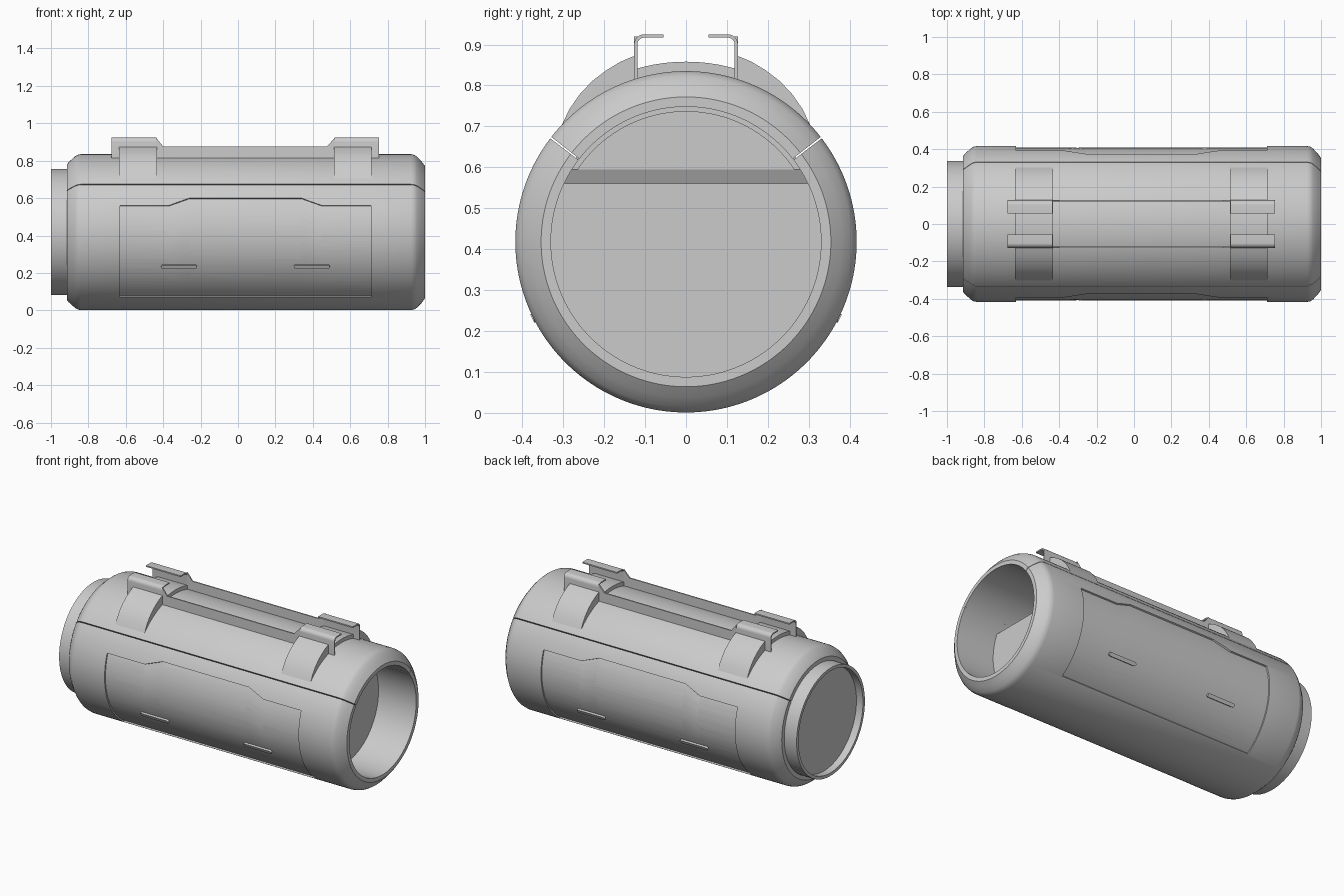
import bpy, bmesh, math
from math import sin, cos, acos, radians, sqrt, pi

if "Cube" in bpy.data.objects:
    bpy.data.objects.remove(bpy.data.objects["Cube"])

C, R = 0.418, 0.417          # axis height and body radius


def make(name, verts, faces, smooth=True):
    bm = bmesh.new()
    vs = [bm.verts.new(v) for v in verts]
    for f in faces:
        bm.faces.new([vs[i] for i in f])
    bmesh.ops.recalc_face_normals(bm, faces=bm.faces)
    me = bpy.data.meshes.new(name)
    bm.to_mesh(me)
    bm.free()
    ob = bpy.data.objects.new(name, me)
    bpy.context.collection.objects.link(ob)
    if smooth:
        smooth_shade(ob)
    return ob


def smooth_shade(ob):
    bpy.ops.object.select_all(action='DESELECT')
    ob.select_set(True)
    bpy.context.view_layer.objects.active = ob
    bpy.ops.object.shade_smooth_by_angle(angle=radians(25))


def polar(x, r, a):
    """Point around the long axis, angle measured from straight up."""
    return (x, r * sin(a), C + r * cos(a))


def lathe(name, prof, a0=0.0, a1=360.0, n=128):
    """Sweep a closed (x, radius) profile around the long axis."""
    full = a1 - a0 >= 360
    rows, m = (n if full else n + 1), len(prof)
    verts = [polar(x, r, radians(a0 + (a1 - a0) * i / n)) for i in range(rows) for x, r in prof]
    faces = []
    for i in range(n):
        k = (i + 1) % rows
        for j in range(m):
            l = (j + 1) % m
            faces.append((i * m + j, i * m + l, k * m + l, k * m + j))
    if not full:
        faces += [tuple(range(m)), tuple(range(n * m, n * m + m))]
    return make(name, verts, faces)


def prism(name, pts, a, b, axis='x'):
    """Extrude (y, z) points along x, or (x, z) points along y."""
    n = len(pts)
    verts = [((t, p, q) if axis == 'x' else (p, t, q)) for t in (a, b) for p, q in pts]
    faces = [tuple(range(n)), tuple(range(n, 2 * n))]
    faces += [(i, (i + 1) % n, n + (i + 1) % n, n + i) for i in range(n)]
    return make(name, verts, faces)


# body shell: one profile, split into lower tub and upper cover by a thin seam
body = [(-0.915, 0.33), (-0.915, 0.362), (-0.905, 0.375), (-0.87, 0.406), (-0.858, 0.413), (-0.84, R),
        (0.925, R), (0.943, 0.413), (0.957, 0.404), (0.98, 0.38), (1.0, 0.354), (1.0, 0.33)]
SEAM, GAP = 52.4, 0.3
lower = lathe("lower_shell", body, SEAM + GAP, 360 - SEAM - GAP, 120)
lathe("upper_shell", body, -SEAM + GAP, SEAM - GAP, 48)
lathe("seam_liner", [(-0.905, 0.332), (-0.905, 0.338), (0.992, 0.338), (0.992, 0.332)])

# recessed side panels, cut from the lower shell on both sides
top_edge = [(-0.63, 0.56), (-0.37, 0.56), (-0.26, 0.60), (0.34, 0.60), (0.45, 0.56), (0.71, 0.56)]
ROWS = 32
for side in (-1, 1):
    cols, verts, faces = len(top_edge), [], []
    low = acos((0.07 - C) / R)
    for r in (0.408, 0.45):
        for x, z in top_edge:
            high = acos((z - C) / R)
            verts += [polar(x, r, side * (low + (high - low) * k / ROWS)) for k in range(ROWS + 1)]
    W, N = ROWS + 1, cols * (ROWS + 1)
    for i in range(cols - 1):
        for k in range(ROWS):
            q = (i * W + k, i * W + k + 1, (i + 1) * W + k + 1, (i + 1) * W + k)
            faces += [q, tuple(v + N for v in q)]
        for k in (0, ROWS):
            a, b = i * W + k, (i + 1) * W + k
            faces.append((a, b, b + N, a + N))
    for i in (0, cols - 1):
        for k in range(ROWS):
            a = i * W + k
            faces.append((a, a + 1, a + 1 + N, a + N))
    cutter = make("panel_cutter", verts, faces, False)
    mod = lower.modifiers.new("panel", 'BOOLEAN')
    mod.object, mod.operation, mod.solver = cutter, 'DIFFERENCE', 'EXACT'
    bpy.ops.object.select_all(action='DESELECT')
    bpy.context.view_layer.objects.active = lower
    lower.select_set(True)
    bpy.ops.object.modifier_apply(modifier=mod.name)
    bpy.data.objects.remove(cutter)
smooth_shade(lower)

# small raised pill grips on the panels
for side in (-1, 1):
    for x in (-0.315, 0.395):
        ang = acos((0.235 - C) / 0.41)
        pts = []
        for cx, t0 in ((0.085, -90), (-0.085, 90)):
            pts += [(cx + 0.011 * cos(radians(t0 + 30 * i)), 0.011 * sin(radians(t0 + 30 * i))) for i in range(7)]
        n = len(pts)
        verts = [polar(x + px, r, side * (ang + pt / 0.41)) for r in (0.395, 0.420) for px, pt in pts]
        faces = [tuple(range(n)), tuple(range(n, 2 * n))]
        faces += [(i, (i + 1) % n, n + (i + 1) % n, n + i) for i in range(n)]
        make("panel_grip", verts, faces)

# neck ring and its recessed end disc
lathe("neck_ring", [(-1.0, 0.318), (-1.0, 0.337), (-0.89, 0.337), (-0.89, 0.318)])
lathe("neck_disc", [(-0.955, 0.0005), (-0.955, 0.325), (-0.935, 0.325), (-0.935, 0.0005)])

# interior: bulkhead below a gently sloping deck
verts, n = [], 64
for x, z in ((0.74, 0.56), (-0.935, 0.595)):
    a0 = acos((z - C) / 0.331)
    verts += [polar(x, 0.331, a0 + (2 * pi - 2 * a0) * i / (n - 1)) for i in range(n)]
faces = [tuple(range(n)), tuple(range(n, 2 * n))]
faces += [(i, (i + 1) % n, n + (i + 1) % n, n + i) for i in range(n)]
make("bulkhead_and_deck", verts, faces)

# top rails, bent clips and saddle pads
Y0, Y1, ZT, T = 0.055, 0.127, 0.925, 0.008


def bend(r):
    cy, cz = Y1 - 0.025, ZT - 0.025
    return [(cy + r * sin(radians(15 * i)), cz + r * cos(radians(15 * i))) for i in range(7)]


clip = [(Y0, ZT)] + bend(0.025) + [(Y1, 0.805), (Y1 - T, 0.805)] + bend(0.025 - T)[::-1] + [(Y0, ZT - T)]
rail = [(-0.436, 0.805), (-0.436, ZT - 0.005), (-0.40, 0.876), (0.475, 0.876), (0.516, ZT - 0.005), (0.516, 0.805)]
saddle = [(0.305, 0.70), (0.285, 0.742), (0.26, 0.778), (0.23, 0.81), (0.195, 0.837), (0.16, 0.858),
          (0.122, 0.874), (0.122, 0.79), (0.27, 0.69)]
for s in (-1, 1):
    prism("top_rail", rail, s * Y1, s * (Y1 - T), 'y')
    for a, b in ((-0.675, -0.435), (0.515, 0.755)):
        prism("rail_clip", [(s * y, z) for y, z in clip], a, b)
    for a in (-0.635, 0.512):
        prism("saddle_pad", [(s * y, z) for y, z in saddle], a, a + 0.202)
arc = [(0.12 * i / 6, C + sqrt(0.44 ** 2 - (0.12 * i / 6) ** 2)) for i in range(-6, 7)]
for a in (-0.635, 0.512):
    prism("saddle_bridge", arc + [(0.12, 0.80), (-0.12, 0.80)], a, a + 0.202)
